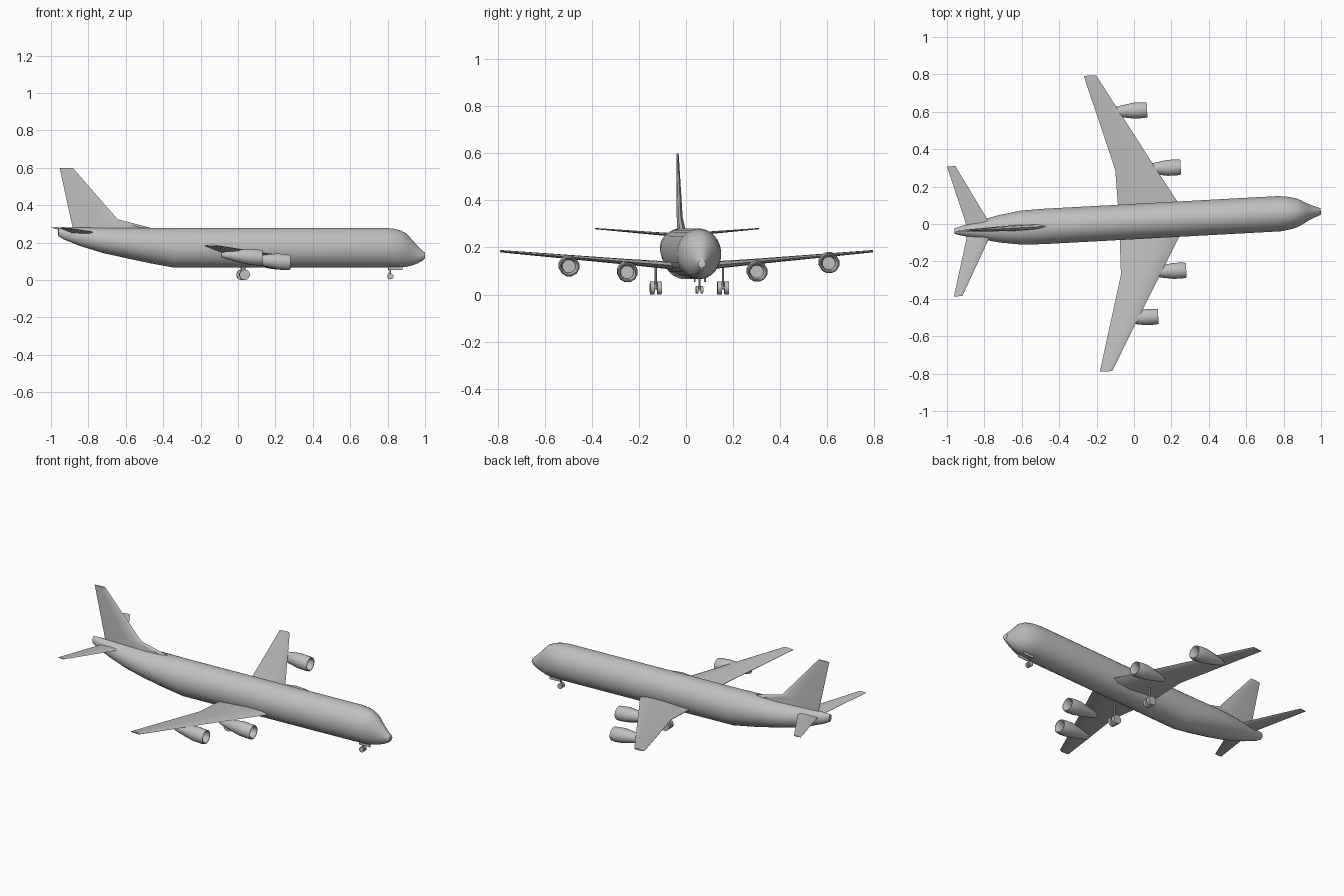
import bpy, bmesh, math
from mathutils import Matrix, Vector

cube = bpy.data.objects.get("Cube")
if cube:
    bpy.data.objects.remove(cube, do_unlink=True)

# The aircraft points along +x, turned slightly about the vertical
HEADING = Matrix.Translation((0, 0.013, 0)) @ Matrix.Rotation(math.radians(3.1), 4, 'Z')

grey = bpy.data.materials.new("airframe grey")
grey.use_nodes = True
tone = (0.53, 0.53, 0.53, 1)
grey.diffuse_color = tone
grey.node_tree.nodes["Principled BSDF"].inputs["Base Color"].default_value = tone


def finish(bm, name, smooth_angle=35):
    bmesh.ops.recalc_face_normals(bm, faces=bm.faces)
    bm.transform(HEADING)
    mesh = bpy.data.meshes.new(name)
    bm.to_mesh(mesh)
    bm.free()
    mesh.materials.append(grey)
    obj = bpy.data.objects.new(name, mesh)
    bpy.context.collection.objects.link(obj)
    bpy.ops.object.select_all(action='DESELECT')
    obj.select_set(True)
    bpy.context.view_layer.objects.active = obj
    bpy.ops.object.shade_smooth_by_angle(angle=math.radians(smooth_angle))
    return obj


def loft(name, rings, smooth_angle=35):
    """Skin a list of equal point rings and cap both ends."""
    bm = bmesh.new()
    loops = [[bm.verts.new(p) for p in ring] for ring in rings]
    n = len(loops[0])
    for a, b in zip(loops, loops[1:]):
        for i in range(n):
            j = (i + 1) % n
            bm.faces.new((a[i], a[j], b[j], b[i]))
    bm.faces.new(loops[0])
    bm.faces.new(loops[-1])
    return finish(bm, name, smooth_angle)


def oval(x, y, z, ry, rz, n):
    return [(x, y + ry * math.cos(2 * math.pi * (i + 0.5) / n),
             z + rz * math.sin(2 * math.pi * (i + 0.5) / n)) for i in range(n)]


def foil(le, te, thick, place):
    """Six-point aerofoil ring; place turns (x, offset) into a point."""
    shape = [(0, 0), (.12, .4), (.4, .5), (1, .06), (1, -.06), (.4, -.5), (.12, -.4)]
    return [place(le + (te - le) * u, v * thick) for u, v in shape]


def cylinder(bm, centre, radius, depth, axis='Y', n=14):
    turn = Matrix.Rotation(math.pi / 2, 4, 'X') if axis == 'Y' else Matrix()
    bmesh.ops.create_cone(bm, cap_ends=True, segments=n, radius1=radius, radius2=radius,
                          depth=depth, matrix=Matrix.Translation(centre) @ turn)


def box(bm, centre, size):
    bmesh.ops.create_cube(bm, size=1, matrix=Matrix.Translation(centre) @
                          Matrix.Diagonal(Vector(size).to_4d()))


# Fuselage stations: x, half width, bottom, top
stations = [
    (-.962, .014, .235, .279), (-.93, .024, .216, .28), (-.84, .046, .180, .28),
    (-.72, .074, .143, .28), (-.60, .092, .117, .28), (-.48, .095, .091, .28),
    (-.34, .095, .065, .28), (.78, .095, .065, .28), (.83, .088, .065, .276),
    (.87, .078, .066, .266), (.90, .064, .070, .25), (.93, .046, .077, .218),
    (.96, .033, .088, .184), (.985, .023, .101, .16), (1.0, .017, .114, .146)]
loft("fuselage", [oval(x, 0, (b + t) / 2, w, (t - b) / 2, 28)
                  for x, w, b, t in stations], 50)

# Wings and tailplanes
for side, label in ((1, "left"), (-1, "right")):
    def panel(name, spans):
        loft(label + name, [foil(le, te, th, lambda x, o: (x, side * y, z + o))
                            for y, z, le, te, th in spans], 30)
    panel("_wing", [(.02, .118, .28, -.08, .036), (.28, .14, .13, -.085, .024),
                    (.792, .184, -.16, -.226, .010)])
    panel("_tailplane", [(.0, .251, -.755, -.895, .016), (.045, .255, -.777, -.90, .014),
                         (.348, .28, -.938, -.983, .005)])

# Fin with its forward fillet
loft("tail_fin", [foil(le, te, th, lambda x, o: (x, o, z)) for z, le, te, th in
                  [(.25, -.47, -.88, .03), (.28, -.47, -.885, .03),
                   (.325, -.645, -.895, .024), (.6, -.885, -.955, .010)]], 30)

# Engines: hollow intake, rounded cowl and tapering tail
engine_rings = [(-.05, .012), (-.05, .028), (-.004, .033), (0, .037), (0, .041),
                (-.02, .044), (-.07, .044), (-.13, .034), (-.19, .021), (-.22, .012)]
for name, x, y, z in (("left_inner_engine", .265, .277, .097),
                      ("right_inner_engine", .265, -.275, .095),
                      ("left_outer_engine", .102, .592, .133),
                      ("right_outer_engine", .102, -.514, .12)):
    loft(name, [oval(x + dx, y, z + (.014 * (-dx / .22) if i > 5 else 0), r, r, 12)
                for i, (dx, r) in enumerate(engine_rings)], 40)

# Main landing gear
for side, label in ((1, "left"), (-1, "right")):
    bm = bmesh.new()
    y = side * .143
    for dy in (-.015, .015):
        cylinder(bm, (.027, y + dy, .028), .028, .019)
    cylinder(bm, (.027, y, .028), .006, .03)
    cylinder(bm, (.027, y, .077), .005, .1, 'Z', 8)
    finish(bm, label + "_main_gear")

# Nose landing gear
bm = bmesh.new()
for dy in (-.010, .010):
    cylinder(bm, (.816, dy, .02), .016, .011)
cylinder(bm, (.816, 0, .02), .004, .02)
cylinder(bm, (.816, 0, .047), .004, .055, 'Z', 8)
finish(bm, "nose_gear")

# Nose gear doors
bm = bmesh.new()
for side in (-1, 1):
    box(bm, (.842, side * .022, .063), (.075, .003, .018))
finish(bm, "nose_gear_doors")
